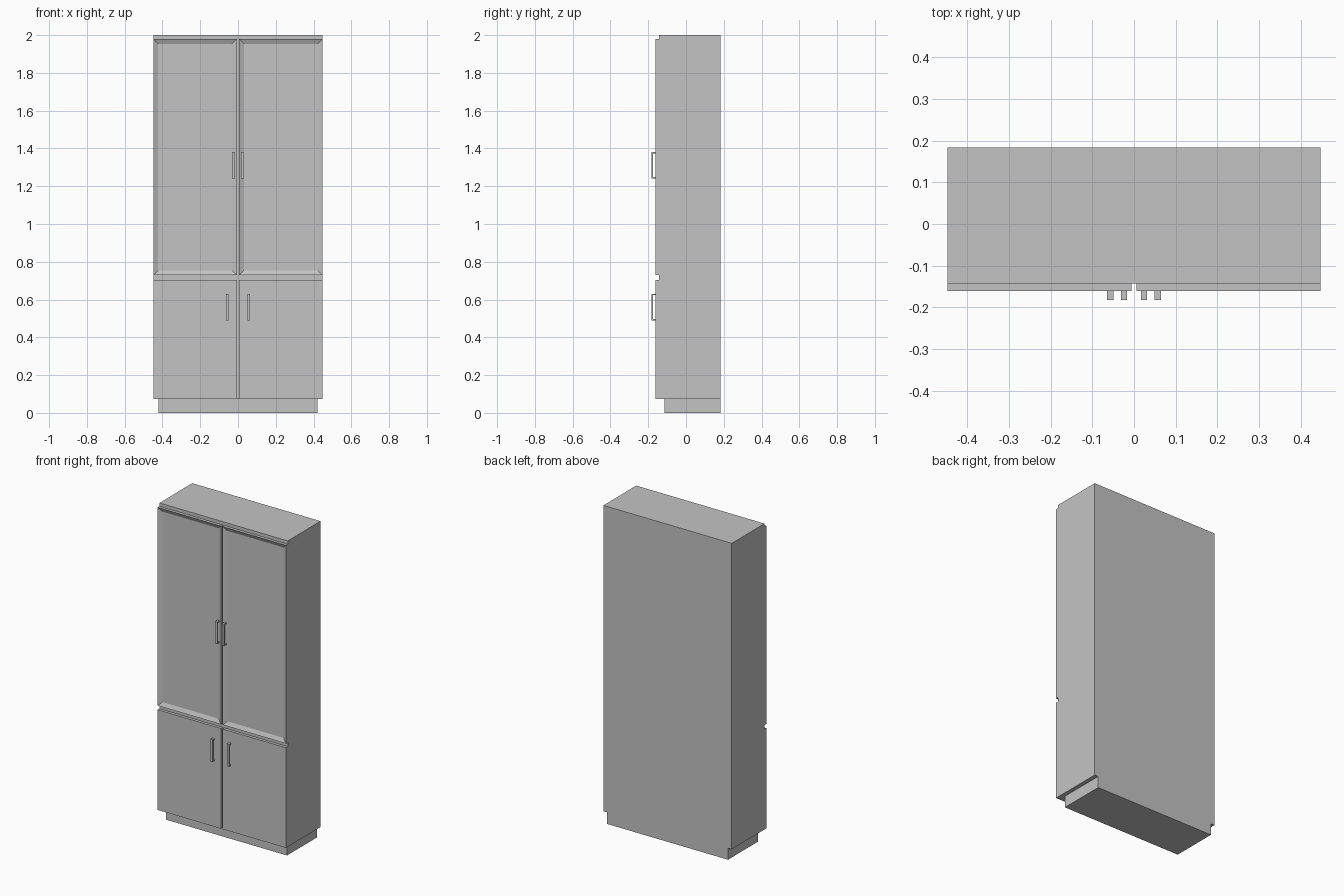
import bpy, bmesh

default = bpy.data.objects.get("Cube")
if default:
    bpy.data.objects.remove(default, do_unlink=True)

GREY = (0.55, 0.55, 0.55, 1.0)
mat = bpy.data.materials.new("plain grey")
mat.use_nodes = True
mat.diffuse_color = GREY
bsdf = next(n for n in mat.node_tree.nodes if n.type == 'BSDF_PRINCIPLED')
bsdf.inputs["Base Color"].default_value = GREY

BACK, CARCASS, DOOR, GRIP = 0.183, -0.143, -0.161, -0.182   # depth planes
HALF, GAP = 0.447, 0.006                                    # half width, half door gap


def add_box(bm, x, y, z):
    """Add a box spanning the given (min, max) ranges."""
    verts = bmesh.ops.create_cube(bm, size=1)["verts"]
    for v in verts:
        for i, (lo, hi) in enumerate((x, y, z)):
            v.co[i] = hi if v.co[i] > 0 else lo


def finish(bm, name):
    bmesh.ops.recalc_face_normals(bm, faces=bm.faces)
    mesh = bpy.data.meshes.new(name)
    bm.to_mesh(mesh)
    bm.free()
    mesh.materials.append(mat)
    obj = bpy.data.objects.new(name, mesh)
    bpy.context.collection.objects.link(obj)


def box(name, x, y, z):
    bm = bmesh.new()
    add_box(bm, x, y, z)
    finish(bm, name)


def door(name, side, z, frame=0, recess=0):
    """Door slab, optionally with a recessed panel inside a frame."""
    bm = bmesh.new()
    add_box(bm, sorted((side * GAP, side * HALF)), (DOOR, CARCASS), z)
    if frame:
        bm.normal_update()
        front = min(bm.faces, key=lambda f: f.calc_center_median().y)
        bmesh.ops.inset_region(bm, faces=[front], thickness=frame)
        for v in front.verts:
            v.co.y += recess
    finish(bm, name)


def handle(name, x, z, width=0.015, bar=0.007):
    """Square bar handle standing on two posts."""
    bm = bmesh.new()
    span = (x - width / 2, x + width / 2)
    add_box(bm, span, (GRIP, GRIP + bar), z)
    for lo in (z[0], z[1] - bar):
        add_box(bm, span, (GRIP + bar, DOOR), (lo, lo + bar))
    finish(bm, name)


# Carcass and recessed plinth
box("carcass", (-HALF, HALF), (CARCASS, BACK), (0.073, 2.0))
box("plinth", (-0.421, 0.421), (-0.113, BACK), (0, 0.073))

# Door pairs with their handles
for label, side in (("left", 1), ("right", -1)):
    door(f"upper_door_{label}", side, (0.73, 1.979), frame=0.035, recess=0.012)
    door(f"lower_door_{label}", side, (0.073, 0.704))
    handle(f"upper_handle_{label}", side * 0.024, (1.241, 1.38))
    handle(f"lower_handle_{label}", side * 0.057, (0.49, 0.63))
